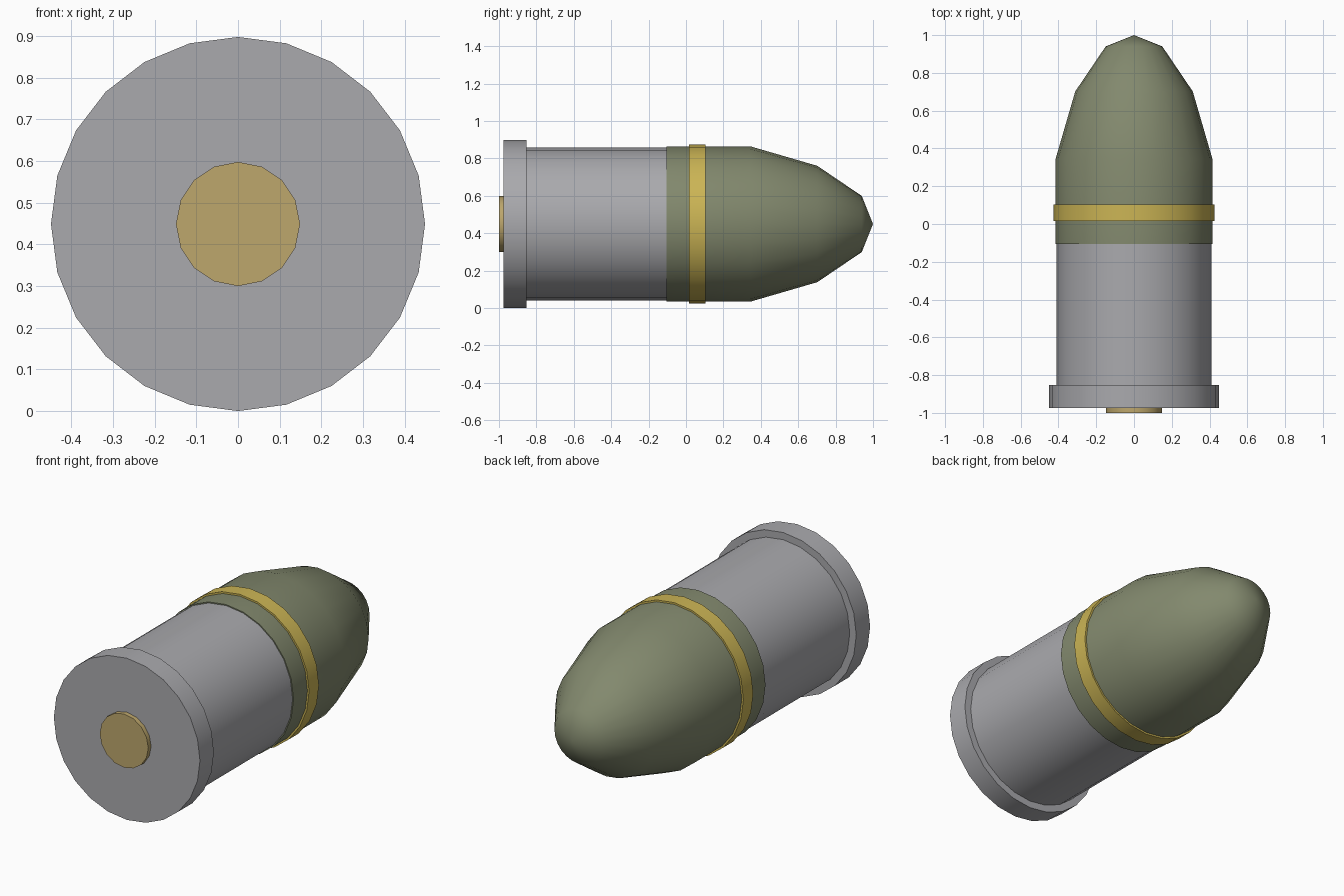
import bpy, bmesh, math

if "Cube" in bpy.data.objects:
    bpy.data.objects.remove(bpy.data.objects["Cube"])

CZ = 0.449  # height of the shell's axis


def material(name, rgb):
    m = bpy.data.materials.new(name)
    m.diffuse_color = (*rgb, 1.0)
    m.use_nodes = True
    m.node_tree.nodes["Principled BSDF"].inputs["Base Color"].default_value = m.diffuse_color
    return m


steel = material("steel grey", (0.40, 0.40, 0.42))
olive = material("olive green", (0.225, 0.25, 0.155))
yellow = material("band yellow", (0.60, 0.46, 0.09))
brass = material("primer brass", (0.51, 0.385, 0.15))


def turned(name, profile, sides, mat, angle=30):
    """Solid of revolution around the y axis from (y, radius) points, back to front."""
    bm = bmesh.new()
    rings = []
    for y, r in profile:
        if r == 0:
            rings.append([bm.verts.new((0, y, CZ))])
        else:
            rings.append([bm.verts.new((r * math.sin(2 * math.pi * i / sides), y,
                                        CZ + r * math.cos(2 * math.pi * i / sides)))
                          for i in range(sides)])
    for a, b in zip(rings, rings[1:]):
        for i in range(sides):
            j = (i + 1) % sides
            if len(b) == 1:
                bm.faces.new((a[i], a[j], b[0]))
            else:
                bm.faces.new((a[i], a[j], b[j], b[i]))
    for ring in (rings[0], rings[-1]):
        if len(ring) > 1:
            bm.faces.new(ring)
    bmesh.ops.recalc_face_normals(bm, faces=bm.faces)
    me = bpy.data.meshes.new(name)
    bm.to_mesh(me)
    bm.free()
    me.materials.append(mat)
    ob = bpy.data.objects.new(name, me)
    bpy.context.collection.objects.link(ob)
    bpy.ops.object.select_all(action='DESELECT')
    ob.select_set(True)
    bpy.context.view_layer.objects.active = ob
    bpy.ops.object.shade_smooth_by_angle(angle=math.radians(angle))
    return ob


# primer disc, base rim and casing
turned("primer", [(-1.0, 0.149), (-0.96, 0.149)], 16, brass)
turned("base_rim", [(-0.975, 0.449), (-0.853, 0.449)], 24, steel)
turned("casing", [(-0.86, 0.409), (-0.09, 0.409)], 24, steel)

# projectile with a tapering nose, smooth up to the tip
turned("projectile", [(-0.105, 0.415), (0.345, 0.415), (0.702, 0.311),
                      (0.94, 0.15), (1.0, 0)], 24, olive, 50)

# raised driving band
turned("driving_band", [(0.017, 0.425), (0.103, 0.425)], 24, yellow)
